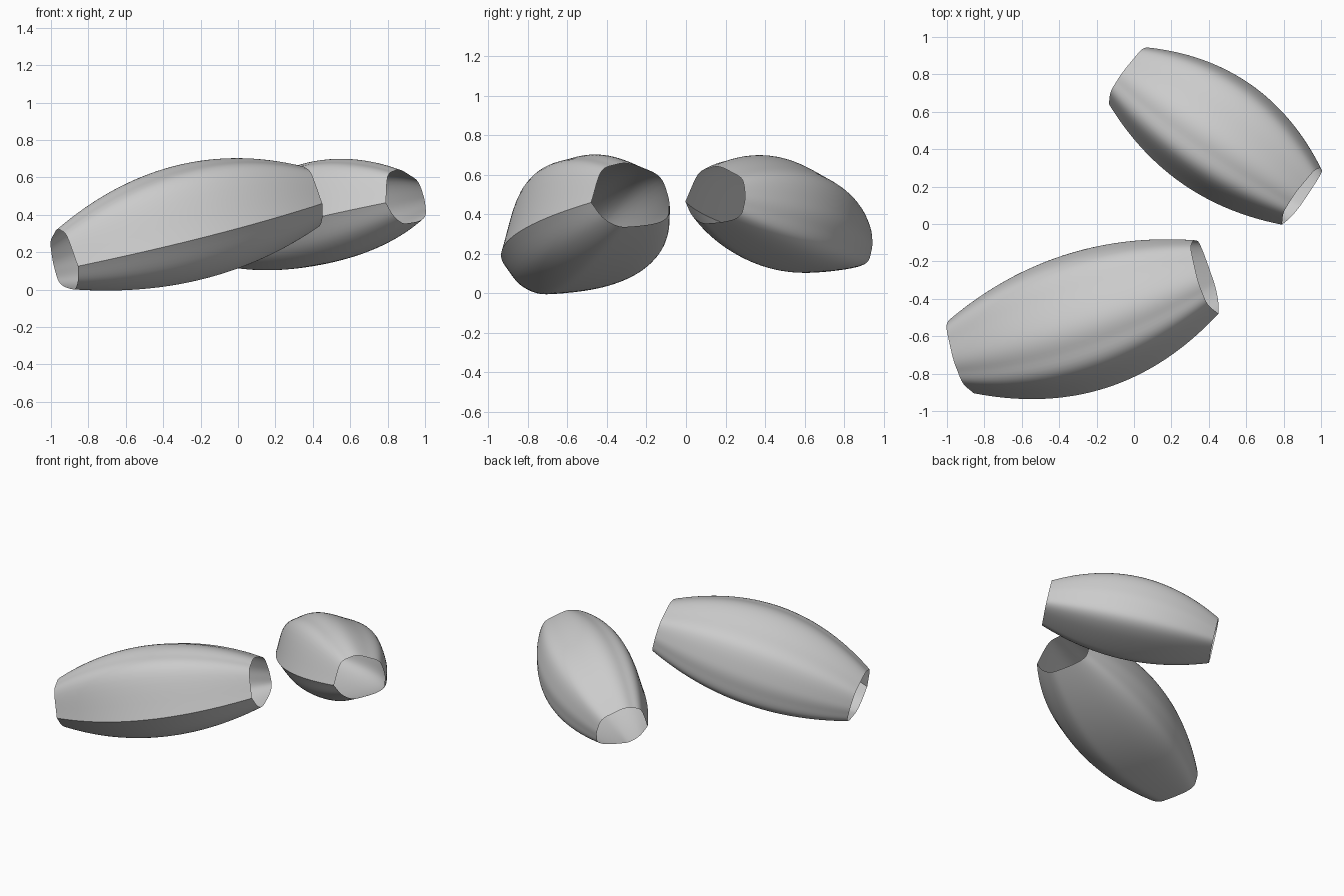
import bpy
import bmesh
from math import floor
from mathutils import Vector

if "Cube" in bpy.data.objects:
    bpy.data.objects.remove(bpy.data.objects["Cube"])

grey = bpy.data.materials.new("plain grey")
grey.diffuse_color = (0.6, 0.6, 0.6, 1)
grey.use_nodes = True
grey.node_tree.nodes["Principled BSDF"].inputs["Base Color"].default_value = grey.diffuse_color

# Irregular cross-section (sideways, up), starting and ending at the sharp seam
SECTION = [(-.208, -.041), (-.143, .118), (-.067, .155), (.002, .162), (.089, .131),
           (.170, .088), (.202, 0), (.203, -.062), (.187, -.120), (.120, -.151),
           (-.013, -.167), (-.080, -.162), (-.151, -.120), (-.208, -.041)]


def smooth_curve(points, steps=6):
    """Catmull-Rom curve that keeps a corner where it starts and ends."""
    p = [Vector(q) for q in points]
    p = [2 * p[0] - p[1]] + p + [2 * p[-1] - p[-2]]
    out = []
    for k in range((len(p) - 3) * steps):
        i, t = floor(k / steps), (k % steps) / steps
        a, b, c, d = p[i:i + 4]
        out.append(0.5 * (2 * b + (c - a) * t + (2 * a - 5 * b + 4 * c - d) * t * t
                          + (3 * b - a - 3 * c + d) * t ** 3))
    return out


def barrel(name, start, end, size, bulge_side, bulge_up, bow_side, bow_up, rings=40):
    """Open-ended barrel shell lofted between two end centres."""
    start, end = Vector(start), Vector(end)
    axis = (end - start).normalized()
    side = Vector((0, 0, 1)).cross(axis).normalized()
    up = axis.cross(side)
    section = smooth_curve(SECTION)
    bm = bmesh.new()
    grid = []
    for j in range(rings + 1):
        t = j / rings
        arc = 4 * t * (1 - t)
        mid = start.lerp(end, t) + (side * bow_side + up * bow_up) * arc
        grid.append([bm.verts.new(mid + side * (q.x * size * (1 + bulge_side * arc))
                                  + up * (q.y * size * (1 + bulge_up * arc)))
                     for q in section])
    n = len(section)
    for j in range(rings):
        for i in range(n):
            k = (i + 1) % n
            bm.faces.new((grid[j][i], grid[j + 1][i], grid[j + 1][k], grid[j][k]))
    mesh = bpy.data.meshes.new(name)
    bm.to_mesh(mesh)
    bm.free()
    mesh.materials.append(grey)
    obj = bpy.data.objects.new(name, mesh)
    bpy.context.collection.objects.link(obj)
    bpy.ops.object.select_all(action='DESELECT')
    obj.select_set(True)
    bpy.context.view_layer.objects.active = obj
    bpy.ops.object.shade_smooth_by_angle(angle=0.45)


# Large shell in front, smaller shell behind
barrel("large_barrel_shell", (-.93, -.71, .165), (.377, -.285, .50), 1.0,
       .80, .87, -.025, .033)
barrel("small_barrel_shell", (-.035, .797, .265), (.89, .152, .50), .885,
       .76, .87, .015, .03)
